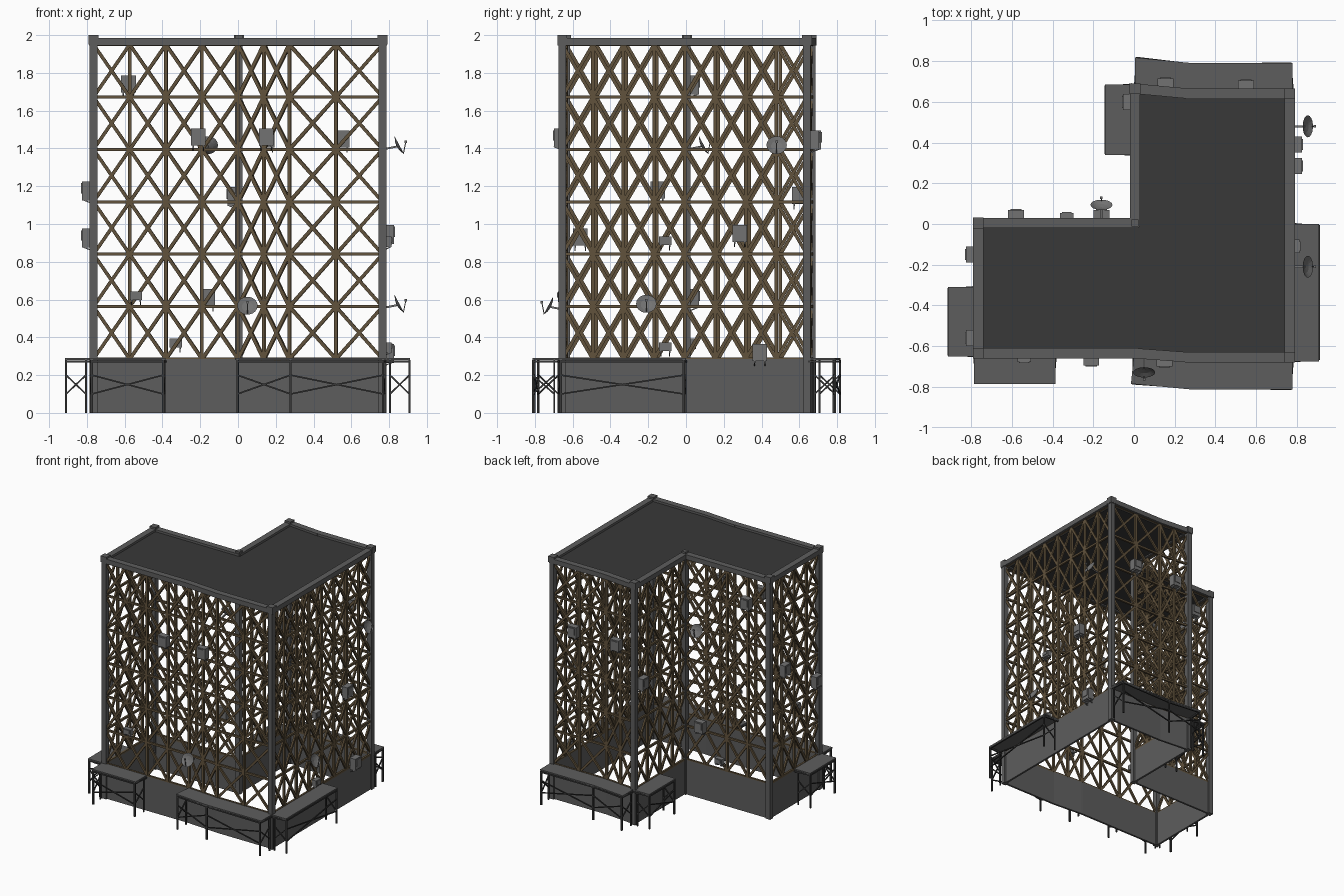
import bpy, bmesh, math
from mathutils import Vector, Matrix

if "Cube" in bpy.data.objects:
    bpy.data.objects.remove(bpy.data.objects["Cube"])

V = Vector
Z0, Z1, LEVELS = 0.285, 1.95, 6


def mat(name, c):
    m = bpy.data.materials.new(name)
    m.diffuse_color = (*c, 1)
    m.use_nodes = True
    m.node_tree.nodes["Principled BSDF"].inputs["Base Color"].default_value = m.diffuse_color
    return m


RUST = mat("rust", (0.12, 0.085, 0.045))
DARK = mat("dark", (0.04, 0.04, 0.04))
GREY = mat("grey", (0.11, 0.11, 0.11))
LIGHT = mat("light_grey", (0.17, 0.17, 0.17))


def finish(bm, name, material):
    me = bpy.data.meshes.new(name)
    bm.to_mesh(me)
    bm.free()
    me.materials.append(material)
    ob = bpy.data.objects.new(name, me)
    bpy.context.collection.objects.link(ob)
    return ob


def box(bm, c, size, rot=None):
    m = Matrix.Translation(V(c)) @ (rot or Matrix()) @ Matrix.Diagonal((*size, 1))
    bmesh.ops.create_cube(bm, size=1, matrix=m)


def bar(bm, a, b, w, h=None, extra=0):
    """Rectangular bar from a to b: w is horizontal width, h is the other side."""
    a, b = V(a), V(b)
    d = b - a
    x = d.normalized()
    y = V((1, 0, 0)) if abs(x.z) > 0.999 else V((0, 0, 1)).cross(x).normalized()
    r = Matrix((x, y, x.cross(y))).transposed().to_4x4()
    box(bm, (a + b) / 2, (d.length + extra, w, h or w), r)


def slab(bm, pts, z, t):
    f = bm.faces.new([bm.verts.new((x, y, z)) for x, y in pts])
    top = bmesh.ops.extrude_face_region(bm, geom=[f])["geom"]
    bmesh.ops.translate(bm, vec=(0, 0, t), verts=[v for v in top if isinstance(v, bmesh.types.BMVert)])
    bmesh.ops.recalc_face_normals(bm, faces=bm.faces)


def at(p, z):
    return V((p[0], p[1], z))


# L-shaped outline, with the number of lattice bays on the wall after each point
walls = [((-0.765, -0.635), 4), ((0, -0.635), 2), ((0.27, -0.655), 2), ((0.765, -0.655), 8),
         ((0.765, 0.64), 2), ((0.275, 0.64), 2), ((0.005, 0.665), 4), ((0.005, 0.005), 4),
         ((-0.765, 0.005), 4)]
outline = [w[0] for w in walls]
edges = [(V(p), V(outline[(i + 1) % len(walls)]), n) for i, (p, n) in enumerate(walls)]

# Solid base walls and roof edge beam
bm, pm = bmesh.new(), bmesh.new()
for a, b, n in edges:
    bar(bm, at(a, 0.142), at(b, 0.142), 0.016, 0.284, 0.016)
    bar(pm, at(a, 1.965), at(b, 1.965), 0.05, 0.04, 0.04)
finish(bm, "base_walls", GREY)
finish(pm, "roof_edge", GREY)

# Roof
bm = bmesh.new()
slab(bm, outline, 1.955, 0.012)
finish(bm, "roof", DARK)

# Cross-braced lattice walls
bm, rails = bmesh.new(), bmesh.new()
step = (Z1 - Z0) / LEVELS
for a, b, n in edges:
    for k in range(LEVELS + 1):
        z = Z0 + k * step
        bar(rails, at(a, z), at(b, z), 0.016)
    for i in range(n):
        p, q = a.lerp(b, i / n), a.lerp(b, (i + 1) / n)
        if not (n == 4 and i == 1 and abs(a.y - b.y) < 0.01):
            bar(bm, at(p, Z0), at(p, Z1), 0.018)
        for k in range(LEVELS):
            z = Z0 + k * step
            bar(bm, at(p, z), at(q, z + step), 0.014, 0.018)
            bar(bm, at(q, z), at(p, z + step), 0.014, 0.018)
finish(bm, "lattice_braces", RUST)
finish(rails, "lattice_rails", RUST)

# Corner posts with caps
bm = bmesh.new()
for i in (0, 3, 4, 6, 7, 8):
    x, y = outline[i]
    box(bm, (x, y, 0.98), (0.04, 0.04, 1.96))
    s = 0.036 if i == 7 else 0.052
    box(bm, (x, y, 1.975), (s, s, 0.05))
finish(bm, "corner_posts", GREY)

# Awnings: outer edge points, then the two wall-side ends
awnings = [([(-0.785, -0.785), (-0.385, -0.785)], [(-0.385, -0.64), (-0.785, -0.64)]),
           ([(-0.015, -0.785), (0.27, -0.812), (0.78, -0.812)], [(0.78, -0.66), (0.27, -0.66), (0, -0.64)]),
           ([(-0.915, -0.65), (-0.915, -0.31)], [(-0.77, -0.31), (-0.77, -0.65)]),
           ([(0.91, -0.675), (0.91, 0)], [(0.77, 0), (0.77, -0.675)]),
           ([(0.005, 0.818), (0.29, 0.79), (0.78, 0.79)], [(0.78, 0.645), (0.28, 0.645), (0.005, 0.67)]),
           ([(-0.143, 0.34), (-0.143, 0.685)], [(0, 0.685), (0, 0.34)])]
bm, legs = bmesh.new(), bmesh.new()


def cross(p, q):
    for z, w in ((0.1, 0.2), (0.2, 0.1)):
        bar(legs, at(p, z), at(q, w), 0.008)


for outer, inner in awnings:
    slab(bm, outer + inner, 0.28, 0.01)
    c = sum((V(p) for p in outer + inner), V((0, 0))) / len(outer + inner)
    ins = [V(p) + (c - V(p)).normalized() * 0.012 for p in outer]
    for p in ins:
        bar(legs, at(p, 0), at(p, 0.28), 0.012)
    for p, q in zip(ins, ins[1:]):
        cross(p, q)
        bar(legs, at(p, 0.272), at(q, 0.272), 0.012)
    for p, q in ((ins[0], V(inner[-1])), (ins[-1], V(inner[0]))):
        r = p.lerp(q, 0.75)
        cross(p, r)
        bar(legs, at(r, 0), at(r, 0.28), 0.01)
        bar(legs, at(p, 0.272), at(q, 0.272), 0.012)
finish(bm, "awning_sheets", GREY)
finish(legs, "awning_frames", DARK)

# Wall-mounted air units: x, y, z on the wall, outward angle, large or small
F, R, B, L = -90, 0, 90, 180
units = [(-0.54, -0.64, 0.62, F, 0), (-0.21, -0.645, 1.46, F, 1), (0.15, -0.65, 1.46, F, 1),
         (0.775, 0.39, 0.32, R, 1), (0.775, 0.285, 0.95, R, 1), (0.775, -0.11, 0.91, R, 0),
         (0.775, -0.11, 0.35, R, 0), (-0.58, 0.018, 1.74, B, 1), (-0.33, 0.015, 0.37, B, 0),
         (-0.16, 0.018, 0.61, B, 1), (0.155, 0.665, 1.45, B, 1), (0.55, 0.655, 1.45, B, 1),
         (-0.005, 0.6, 1.15, L, 1), (-0.775, -0.15, 1.18, L, 1), (-0.775, -0.56, 0.93, L, 1)]
bm = bmesh.new()
for x, y, z, ang, big in units:
    m = Matrix.Translation((x, y, z)) @ Matrix.Rotation(math.radians(ang), 4, 'Z')
    d, w, h = (0.05, 0.078, 0.09) if big else (0.038, 0.066, 0.045)
    start = len(bm.verts)
    box(bm, (d / 2, 0, 0), (d, w, h))
    box(bm, (d + 0.002, 0, 0.1 * h), (0.006, w * 0.7, h * 0.6))
    for s in (-1, 1):
        box(bm, (d / 2, s * w * 0.35, -h / 2 - 0.005), (d, 0.008, 0.01))
        bar(bm, (0, s * w * 0.35, -h / 2 - 0.025), (d, s * w * 0.35, -h / 2 - 0.005), 0.006)
    bm.verts.ensure_lookup_table()
    bmesh.ops.transform(bm, matrix=m, verts=bm.verts[start:])
finish(bm, "air_units", LIGHT)

# Satellite dishes, tilted upwards, with wall arm and receiver arm
bm = bmesh.new()
for x, y, z, ang in ((0.775, 0.48, 1.41, R), (0.775, -0.21, 0.57, R),
                     (0.05, -0.65, 0.56, F), (-0.16, 0.015, 1.41, B)):
    m = Matrix.Translation((x, y, z)) @ Matrix.Rotation(math.radians(ang), 4, 'Z')
    start = len(bm.verts)
    tilt = Matrix.Translation((0.065, 0, 0)) @ Matrix.Rotation(math.radians(62), 4, 'Y')
    for r1, r2, z1, dz in ((0.001, 0.03, 0, 0.005), (0.03, 0.054, 0.005, 0.011)):
        bmesh.ops.create_cone(bm, cap_ends=False, segments=18, radius1=r1, radius2=r2, depth=dz,
                              matrix=tilt @ Matrix.Translation((0, 0, z1 + dz / 2)))
    bar(bm, (-0.01, 0, -0.015), (0.065, 0, 0), 0.01)
    bar(bm, tilt @ V((0.05, 0, 0.014)), tilt @ V((0, 0, 0.055)), 0.005)
    box(bm, tilt @ V((0, 0, 0.055)), (0.012, 0.012, 0.012))
    bm.verts.ensure_lookup_table()
    bmesh.ops.transform(bm, matrix=m, verts=bm.verts[start:])
bmesh.ops.remove_doubles(bm, verts=bm.verts, dist=0.00005)
finish(bm, "satellite_dishes", LIGHT)
